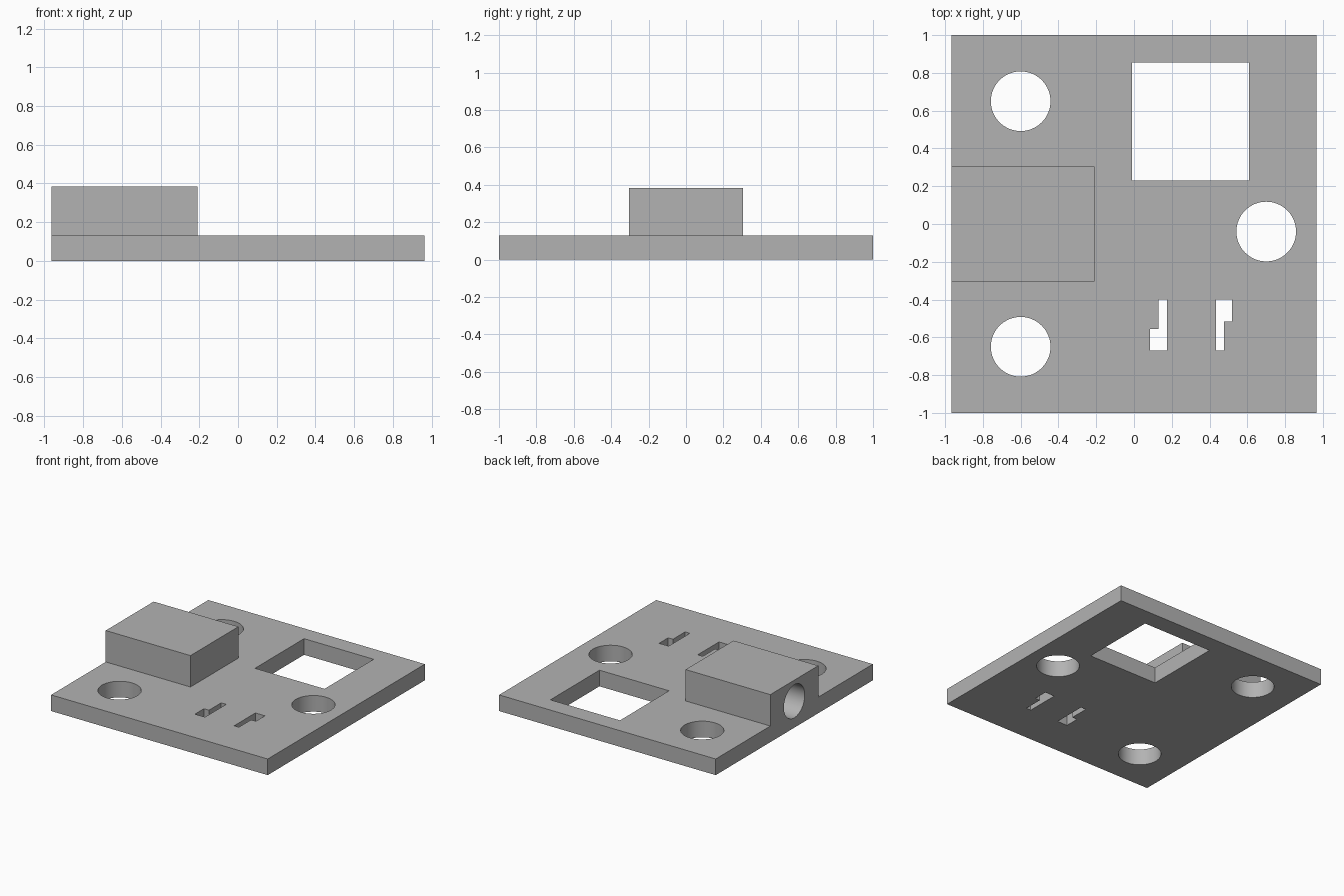
import bpy, bmesh, math
from mathutils import Matrix

cube = bpy.data.objects.get("Cube")
if cube:
    bpy.data.objects.remove(cube, do_unlink=True)

grey = bpy.data.materials.new("plain grey")
grey.use_nodes = True
GREY = (0.45, 0.45, 0.45, 1)
grey.diffuse_color = GREY
grey.node_tree.nodes["Principled BSDF"].inputs["Base Color"].default_value = GREY


def prism(name, outline, z0, z1):
    """Extrude a flat outline from z0 up to z1."""
    bm = bmesh.new()
    face = bm.faces.new([bm.verts.new((x, y, z0)) for x, y in outline])
    top = bmesh.ops.extrude_face_region(bm, geom=[face])["geom"]
    verts = [v for v in top if isinstance(v, bmesh.types.BMVert)]
    bmesh.ops.translate(bm, verts=verts, vec=(0, 0, z1 - z0))
    bmesh.ops.recalc_face_normals(bm, faces=bm.faces)
    mesh = bpy.data.meshes.new(name)
    bm.to_mesh(mesh)
    bm.free()
    mesh.materials.append(grey)
    obj = bpy.data.objects.new(name, mesh)
    bpy.context.collection.objects.link(obj)
    return obj


def rect(x0, x1, y0, y1):
    return [(x0, y0), (x1, y0), (x1, y1), (x0, y1)]


def circle(cx, cy, r, n=64):
    turns = [2 * math.pi * i / n for i in range(n)]
    return [(cx + r * math.cos(a), cy + r * math.sin(a)) for a in turns]


def combine(target, tool, operation):
    """Apply a boolean, then discard the tool."""
    mod = target.modifiers.new(operation, 'BOOLEAN')
    mod.operation, mod.solver, mod.object = operation, 'EXACT', tool
    bpy.context.view_layer.objects.active = target
    bpy.ops.object.modifier_apply(modifier=mod.name)
    bpy.data.objects.remove(tool, do_unlink=True)


WIDTH, THICK, TOP = 0.965, 0.13, 0.383

# Base plate with the raised block flush to its right edge
plate = prism("mounting_plate", rect(-WIDTH, WIDTH, -1, 1), 0, THICK)
combine(plate, prism("raised_block", rect(-WIDTH, -0.21, -0.305, 0.305), 0, TOP), 'UNION')

# Openings through the plate: round holes, square window, stepped slots
openings = [circle(x, y, 0.158) for x, y in ((-0.6, 0.65), (-0.6, -0.65), (0.7, -0.04))]
openings.append(rect(-0.01, 0.61, 0.23, 0.855))
openings.append([(0.085, -0.67), (0.175, -0.67), (0.175, -0.4),
                 (0.13, -0.4), (0.13, -0.555), (0.085, -0.555)])
openings.append([(0.435, -0.67), (0.477, -0.67), (0.477, -0.515),
                 (0.52, -0.515), (0.52, -0.4), (0.435, -0.4)])
for outline in openings:
    combine(plate, prism("cutter", outline, -0.1, THICK + 0.1), 'DIFFERENCE')

# Blind round bore into the side of the block
bore = prism("cutter", circle(0, 0, 0.133), -0.1, 0.6)
bore.data.transform(Matrix.Translation((-WIDTH, 0, 0.213)) @ Matrix.Rotation(math.pi / 2, 4, 'Y'))
combine(plate, bore, 'DIFFERENCE')

# Smooth the round walls, keep the corners crisp
bpy.ops.object.select_all(action='DESELECT')
plate.select_set(True)
bpy.context.view_layer.objects.active = plate
bpy.ops.object.shade_smooth_by_angle(angle=math.radians(30))
